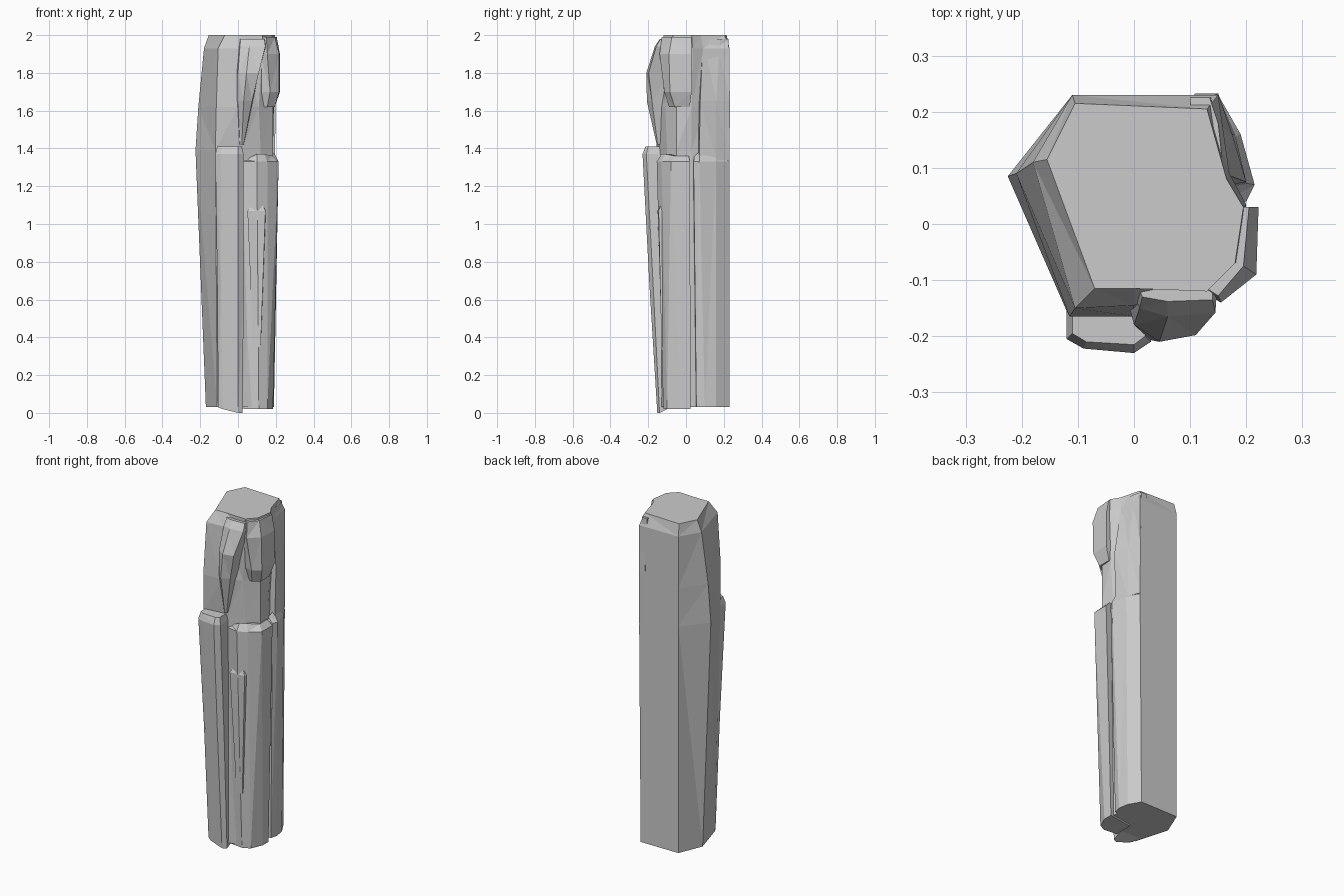
import bpy, bmesh


def loft(name, levels):
    """Skin flat facets through matching rings: (height, [(x, y), ...])."""
    bm = bmesh.new()
    rings = []
    for z, pts in levels:
        heights = z if isinstance(z, list) else [z] * len(pts)
        rings.append([bm.verts.new((x, y, h)) for (x, y), h in zip(pts, heights)])
    n = len(rings[0])
    for a, b in zip(rings, rings[1:]):
        for i in range(n):
            j = (i + 1) % n
            bm.faces.new((a[i], a[j], b[j], b[i]))
    bm.faces.new(rings[0])
    bm.faces.new(rings[-1])
    bmesh.ops.recalc_face_normals(bm, faces=bm.faces[:])
    bmesh.ops.triangulate(bm, faces=[f for f in bm.faces if len(f.verts) == 4])
    mesh = bpy.data.meshes.new(name)
    bm.to_mesh(mesh)
    bm.free()
    obj = bpy.data.objects.new(name, mesh)
    bpy.context.collection.objects.link(obj)
    return obj


# Main stone column
loft("stone_core", [
    (0.03, [(-.11, .23), (-.17, .085), (-.11, -.12), (.02, -.13), (.13, -.10),
            (.17, -.03), (.16, .05), (.16, .10), (.13, .23)]),
    (1.39, [(-.11, .23), (-.225, .085), (-.12, -.155), (.02, -.14), (.12, -.10),
            (.185, -.05), (.175, .03), (.155, .10), (.15, .23)]),
    (1.62, [(-.11, .23), (-.21, .09), (-.115, -.165), (.0, -.165), (.11, -.11),
            (.185, -.05), (.19, .03), (.16, .10), (.15, .23)]),
    (1.93, [(-.11, .23), (-.18, .11), (-.105, -.15), (.0, -.145), (.13, -.12),
            (.19, -.06), (.20, .035), (.17, .09), (.15, .23)]),
    (2.0, [(-.105, .215), (-.155, .115), (-.07, -.115), (.0, -.115), (.13, -.12),
           (.18, -.07), (.195, .03), (.165, .08), (.13, .205)]),
])

# Tall slab on the front left, leaning outwards
loft("front_left_slab", [
    ([.03, .03, .02, .0, .0, .03],
     [(-.105, -.08), (-.105, -.13), (-.08, -.142), (.0, -.152), (.025, -.14), (.025, -.08)]),
    (0.70, [(-.11, -.08), (-.11, -.165), (-.09, -.182), (.0, -.195), (.03, -.175), (.03, -.08)]),
    (1.37, [(-.12, -.08), (-.12, -.205), (-.09, -.222), (.0, -.23), (.03, -.21), (.03, -.08)]),
    (1.41, [(-.11, -.08), (-.11, -.195), (-.085, -.21), (.0, -.215), (.02, -.20), (.02, -.08)]),
])

# Wider slab on the front right
loft("front_right_slab", [
    (0.02, [(.03, .0), (.03, -.11), (.11, -.12), (.155, -.10), (.185, -.03), (.185, .025)]),
    (1.33, [(.03, .0), (.03, -.14), (.10, -.155), (.155, -.13), (.215, -.08), (.215, .02)]),
    ([1.36, 1.34, 1.37, 1.37, 1.36, 1.36],
     [(.04, .0), (.04, -.12), (.10, -.13), (.14, -.11), (.185, -.06), (.185, .015)]),
])

# Thin broken flake ending in a small sill
loft("front_flake", [
    (0.35, [(.08, -.09), (.08, -.128), (.12, -.13), (.12, -.09)]),
    (1.07, [(.05, -.09), (.05, -.15), (.145, -.145), (.15, -.09)]),
    (1.10, [(.07, -.09), (.07, -.135), (.13, -.135), (.14, -.09)]),
])

# Slab on the back right
loft("right_slab", [
    (0.03, [(.10, .05), (.18, .055), (.19, .10), (.18, .16), (.14, .23), (.10, .23)]),
    (1.33, [(.10, .035), (.20, .04), (.215, .07), (.19, .16), (.15, .23), (.10, .23)]),
    ([1.37, 1.36, 1.39, 1.39, 1.36, 1.36],
     [(.10, .04), (.17, .045), (.185, .075), (.165, .15), (.14, .21), (.10, .22)]),
])

# Bulging upper stone on the front, swelling up from a point
loft("upper_front_bulge", [
    (1.42, [(.0, -.10), (.01, -.15), (.02, -.155), (.03, -.15), (.03, -.10)]),
    (1.65, [(-.02, -.10), (.0, -.18), (.03, -.207), (.075, -.18), (.08, -.10)]),
    (1.80, [(-.02, -.10), (.0, -.18), (.045, -.21), (.11, -.198), (.11, -.09)]),
    (1.94, [(-.01, -.10), (.01, -.15), (.06, -.165), (.145, -.158), (.15, -.09)]),
    (1.98, [(.0, -.09), (.015, -.13), (.06, -.138), (.14, -.135), (.14, -.08)]),
])

# Overhanging upper block on the right
loft("upper_right_block", [
    (1.62, [(.12, .02), (.12, -.085), (.155, -.09), (.195, -.06), (.195, .02)]),
    (1.70, [(.11, .03), (.12, -.105), (.17, -.115), (.218, -.085), (.222, .03)]),
    (1.90, [(.11, .03), (.12, -.12), (.155, -.14), (.218, -.09), (.222, .03)]),
    (1.99, [(.11, .03), (.13, -.115), (.15, -.128), (.195, -.075), (.205, .03)]),
])

# Weathered ridge on the upper right rear
loft("upper_rear_ridge", [
    (1.34, [(.12, .06), (.195, .07), (.18, .16), (.15, .23), (.11, .23)]),
    (1.65, [(.12, .06), (.20, .075), (.175, .16), (.15, .233), (.11, .233)]),
    (1.98, [(.11, .07), (.16, .09), (.15, .18), (.135, .225), (.10, .225)]),
])
